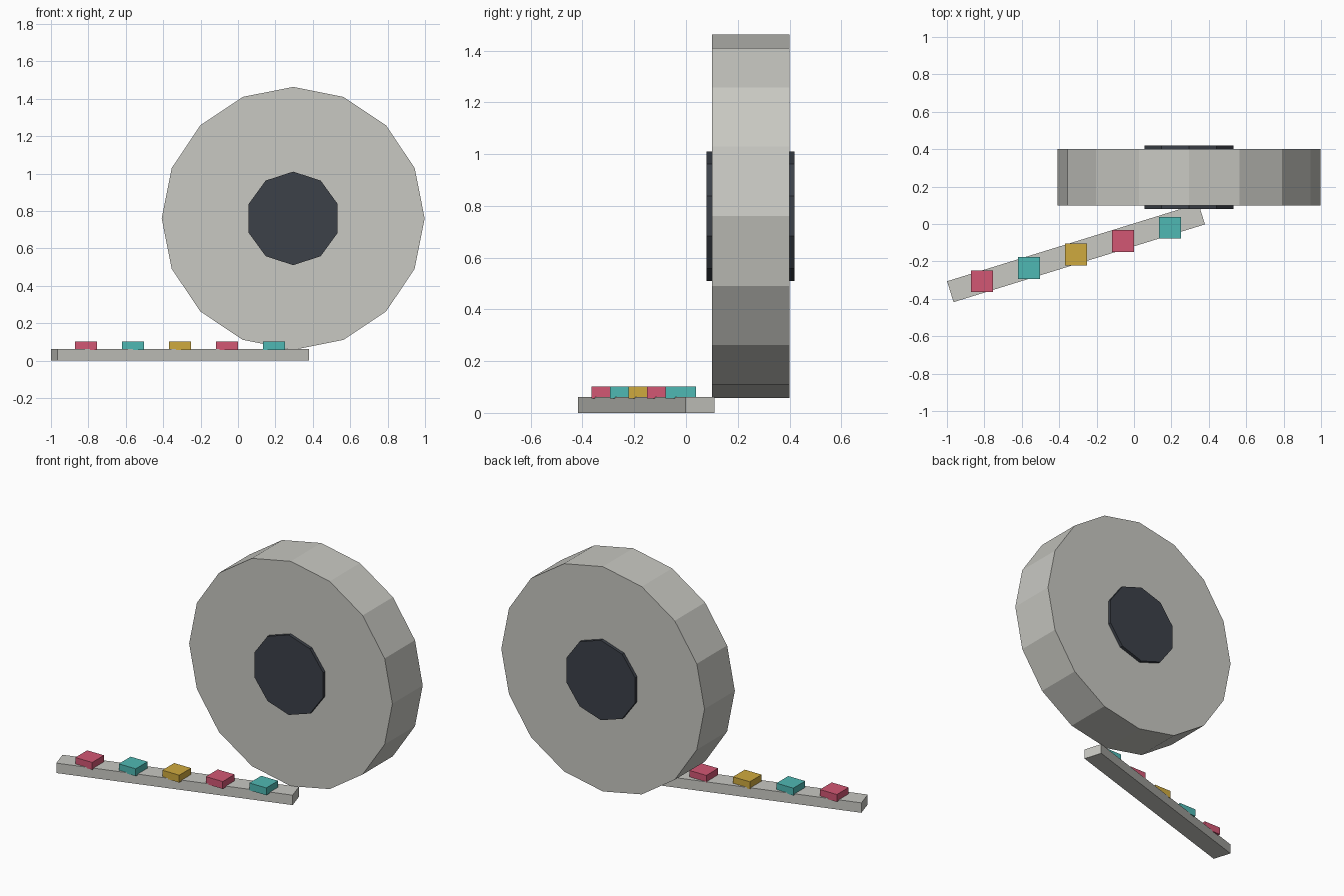
import bpy
import math

if "Cube" in bpy.data.objects:
    bpy.data.objects.remove(bpy.data.objects["Cube"])


def material(name, rgb):
    """Flat colour from 0-255 sRGB, stored as linear."""
    mat = bpy.data.materials.new(name)
    lin = [((c / 255 + 0.055) / 1.055) ** 2.4 for c in rgb]
    mat.diffuse_color = (*lin, 1)
    mat.use_nodes = True
    mat.node_tree.nodes["Principled BSDF"].inputs["Base Color"].default_value = mat.diffuse_color
    return mat


GREY = material("warm_grey", (200, 200, 194))
DARK = material("charcoal", (60, 65, 73))
RED = material("rose_red", (210, 87, 116))
TEAL = material("teal", (79, 184, 179))
GOLD = material("gold", (207, 170, 63))


def finish(name, mat):
    obj = bpy.context.object
    obj.name = name
    obj.data.materials.append(mat)
    return obj


def disc(name, sides, radius, thickness, mat):
    """Faceted disc facing front and back, with a corner at the top."""
    bpy.ops.mesh.primitive_cylinder_add(
        vertices=sides, radius=radius, depth=thickness,
        location=(0.295, 0.25, 0.76), rotation=(-math.pi / 2, 0, 0))
    obj = finish(name, mat)
    # put a corner exactly at the top
    if min((obj.matrix_world.to_3x3() @ v.co).z for v in obj.data.vertices) > -radius:
        pass
    return obj


def box(name, size, location, mat, turn=0.0):
    bpy.ops.mesh.primitive_cube_add(size=1, location=location, rotation=(0, 0, turn))
    obj = finish(name, mat)
    obj.scale = size
    return obj


# Standing wheel and its hub, which pokes out on both sides
disc("wheel", 16, 0.703, 0.30, GREY)
disc("hub", 10, 0.25, 0.34, DARK).rotation_euler.x = math.pi / 2

# Tilted strip on the ground
box("strip", (1.407, 0.117, 0.062), (-0.31, -0.154, 0.031), GREY, 0.3)

# Square blocks along the strip
for i, mat in enumerate((RED, TEAL, GOLD, RED, TEAL)):
    box(f"block_{i + 1}", (0.117, 0.117, 0.046),
        (-0.812 + 0.251 * i, -0.306 + 0.0715 * i, 0.079), mat)
